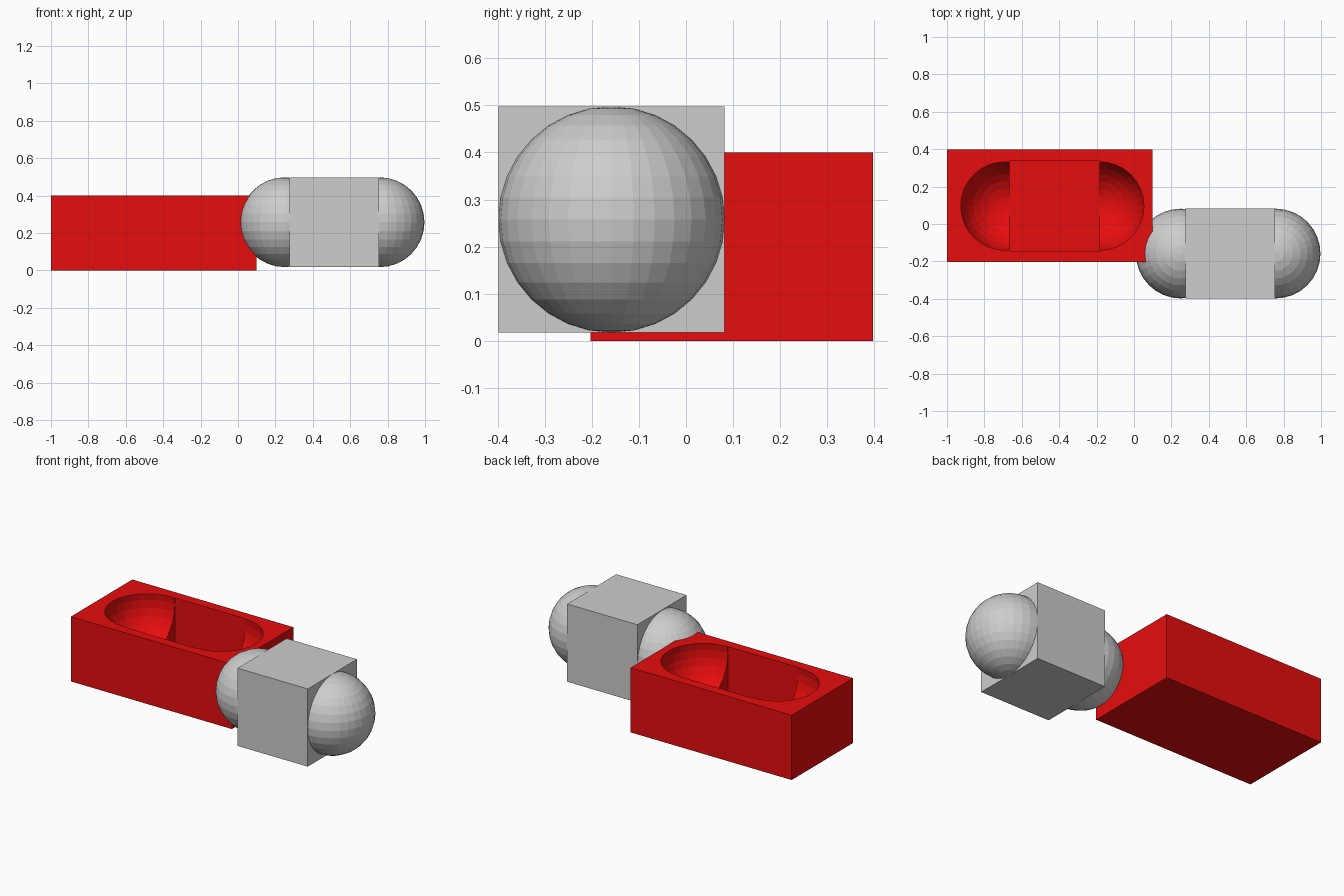
import bpy

if "Cube" in bpy.data.objects:
    bpy.data.objects.remove(bpy.data.objects["Cube"])

R = 0.24  # sphere radius and half side of the cube


def material(name, color):
    m = bpy.data.materials.new(name)
    m.diffuse_color = (*color, 1)
    m.use_nodes = True
    m.node_tree.nodes["Principled BSDF"].inputs["Base Color"].default_value = m.diffuse_color
    return m


red = material("red", (0.8, 0.004, 0.004))
grey = material("grey", (0.61, 0.61, 0.61))


def finish(name, mat):
    ob = bpy.context.object
    ob.name = name
    ob.data.materials.append(mat)
    return ob


def box(name, center, size, mat):
    bpy.ops.mesh.primitive_cube_add(size=1, location=center)
    ob = finish(name, mat)
    ob.scale = size
    return ob


def ball(name, center, mat):
    bpy.ops.mesh.primitive_uv_sphere_add(
        segments=32, ring_count=16, radius=R, location=center)
    return finish(name, mat)


def capsule(prefix, x, y, z, mat):
    """Cube with a ball embedded in each end."""
    return [
        box(prefix + "_cube", (x, y, z), (2 * R, 2 * R, 2 * R), mat),
        ball(prefix + "_left_ball", (x - 0.265, y, z), mat),
        ball(prefix + "_right_ball", (x + 0.242, y, z), mat),
    ]


# Loose solid beside the mould
capsule("solid", 0.515, -0.158, 0.2575, grey)

# Mould block with the same shape hollowed out of its top
block = box("mould_block", (-0.45, 0.097, 0.2), (1.1, 0.6, 0.4), red)
for cutter in capsule("cutter", -0.425, 0.096, 0.36, red):
    cutter.hide_render = True
    cutter.hide_viewport = True
    cutter.display_type = 'WIRE'
    mod = block.modifiers.new(cutter.name, 'BOOLEAN')
    mod.operation = 'DIFFERENCE'
    mod.solver = 'EXACT'
    mod.object = cutter
